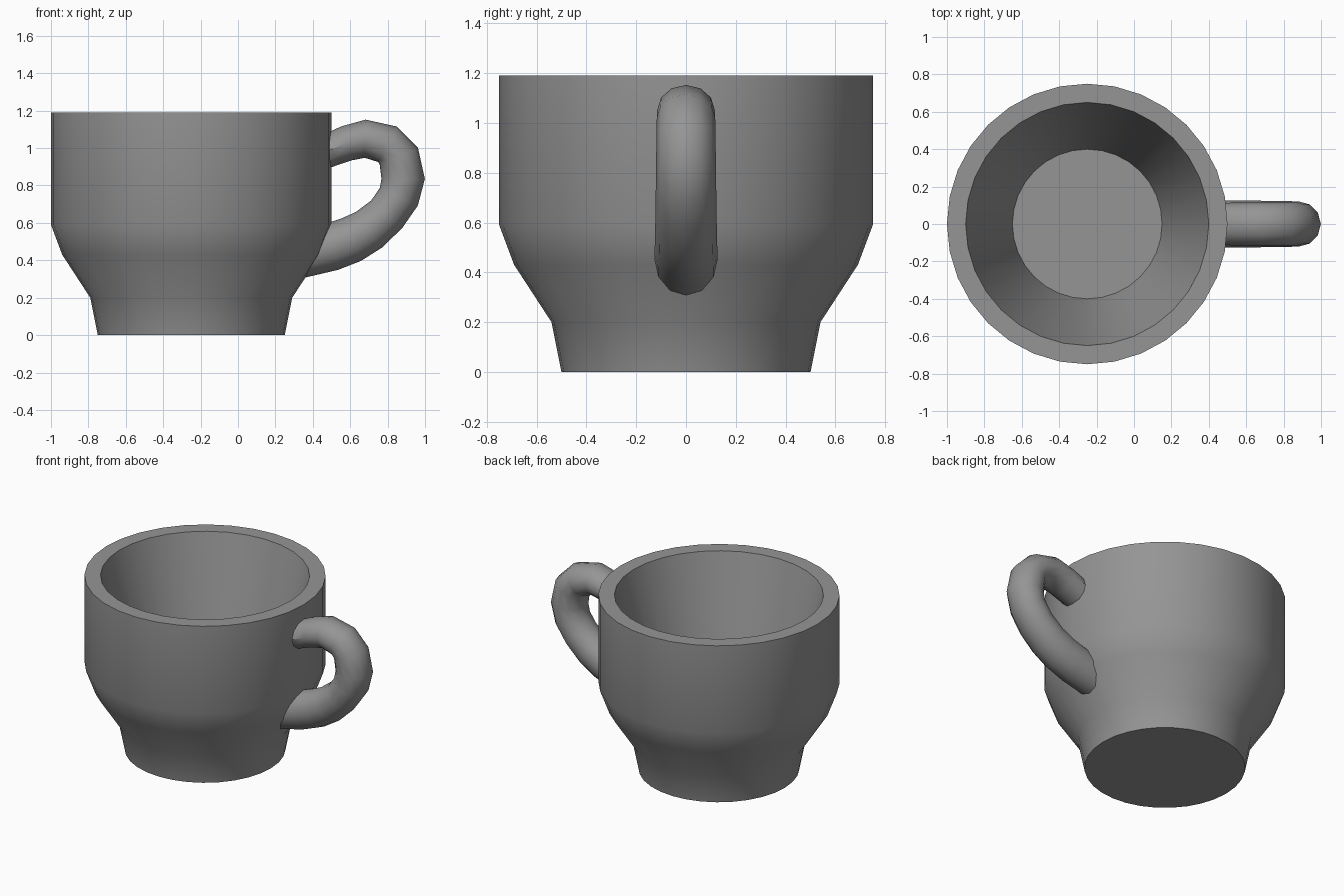
import bpy
import bmesh
from math import cos, sin, pi
from mathutils import Vector

cube = bpy.data.objects.get("Cube")
if cube:
    bpy.data.objects.remove(cube, do_unlink=True)

grey = bpy.data.materials.new("grey ceramic")
grey.use_nodes = True
colour = (0.30, 0.30, 0.30, 1)
grey.diffuse_color = colour
grey.node_tree.nodes["Principled BSDF"].inputs["Base Color"].default_value = colour


def skin_rings(name, rings, location=(0, 0, 0)):
    """Bridge a row of equal rings of points and cap both ends."""
    bm = bmesh.new()
    loops = [[bm.verts.new(p) for p in ring] for ring in rings]
    count = len(loops[0])
    for a, b in zip(loops, loops[1:]):
        for i in range(count):
            j = (i + 1) % count
            bm.faces.new((a[i], a[j], b[j], b[i]))
    bm.faces.new(loops[0])
    bm.faces.new(loops[-1])
    bmesh.ops.recalc_face_normals(bm, faces=bm.faces)
    mesh = bpy.data.meshes.new(name)
    bm.to_mesh(mesh)
    bm.free()
    mesh.materials.append(grey)
    obj = bpy.data.objects.new(name, mesh)
    obj.location = location
    bpy.context.collection.objects.link(obj)
    bpy.ops.object.select_all(action="DESELECT")
    obj.select_set(True)
    bpy.context.view_layer.objects.active = obj
    bpy.ops.object.shade_smooth_by_angle(angle=pi / 5)
    return obj


# Cup: foot, flare, straight wall, rim, tapered inside and floor (radius, height)
profile = [(0.5, 0), (0.54, 0.2), (0.69, 0.43), (0.75, 0.59),
           (0.75, 1.19), (0.65, 1.19), (0.4, 0.2)]
SIDES = 32
skin_rings("cup", [[(r * cos(2 * pi * i / SIDES), r * sin(2 * pi * i / SIDES), z)
                    for i in range(SIDES)] for r, z in profile], (-0.25, 0, 0))

# Handle: centre line (x, z) with its in-plane radius, thicker toward the bottom
path = [(0.41, 0.96, 0.09), (0.5, 0.993, 0.09), (0.58, 1.025, 0.095),
        (0.68, 1.05, 0.102), (0.80, 1.02, 0.107), (0.86, 0.955, 0.112),
        (0.883, 0.835, 0.116), (0.86, 0.74, 0.112), (0.795, 0.646, 0.111),
        (0.70, 0.563, 0.118), (0.605, 0.51, 0.125), (0.5, 0.472, 0.128),
        (0.32, 0.43, 0.128)]
TUBE_SIDES = 12
rings = []
for k, (x, z, radius) in enumerate(path):
    before, after = path[max(k - 1, 0)], path[min(k + 1, len(path) - 1)]
    along = Vector((after[0] - before[0], 0, after[1] - before[1])).normalized()
    across = Vector((-along.z, 0, along.x))
    width = 0.112 + 0.016 * k / (len(path) - 1)
    rings.append([Vector((x, 0, z)) + across * radius * cos(a) + Vector((0, width * sin(a), 0))
                  for a in (2 * pi * i / TUBE_SIDES for i in range(TUBE_SIDES))])
skin_rings("handle", rings)
